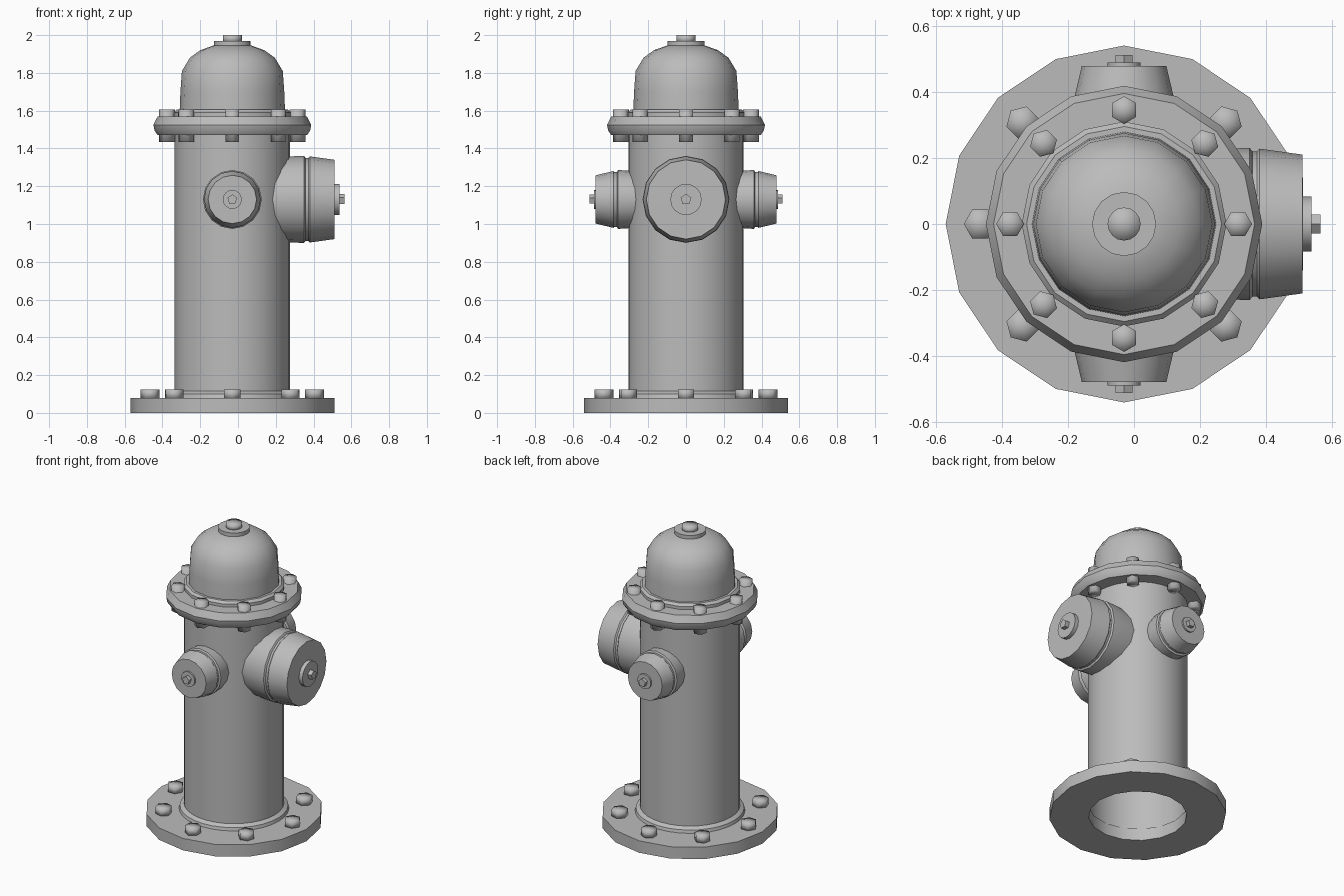
import bpy, bmesh
from math import pi, cos, sin, radians
from mathutils import Matrix, Vector

if "Cube" in bpy.data.objects:
    bpy.data.objects.remove(bpy.data.objects["Cube"], do_unlink=True)

GREY = (0.5, 0.5, 0.5, 1)
iron = bpy.data.materials.new("grey_iron")
iron.use_nodes = True
iron.diffuse_color = GREY
iron.node_tree.nodes["Principled BSDF"].inputs["Base Color"].default_value = GREY

AXIS_X = -0.03      # the barrel axis sits off centre because of the big outlet
OUTLET_Z = 1.13
UPRIGHT = Matrix.Translation((AXIS_X, 0, 0))


def lathe(name, profile, sides=16, place=UPRIGHT, sharp=40, turn=0):
    """Revolve (radius, height) points around local z."""
    bm = bmesh.new()
    verts = [bm.verts.new((r, 0, h)) for r, h in profile]
    edges = [bm.edges.new(pair) for pair in zip(verts, verts[1:])]
    bmesh.ops.spin(bm, geom=verts + edges, cent=(0, 0, 0), axis=(0, 0, 1),
                   angle=2 * pi, steps=sides)
    bmesh.ops.remove_doubles(bm, verts=bm.verts, dist=0.0002)
    bmesh.ops.recalc_face_normals(bm, faces=bm.faces)
    bmesh.ops.transform(bm, matrix=place @ Matrix.Rotation(turn, 4, "Z"), verts=bm.verts)
    mesh = bpy.data.meshes.new(name)
    bm.to_mesh(mesh)
    bm.free()
    mesh.polygons.foreach_set("use_smooth", [True] * len(mesh.polygons))
    mesh.set_sharp_from_angle(angle=radians(sharp))
    mesh.materials.append(iron)
    obj = bpy.data.objects.new(name, mesh)
    bpy.context.collection.objects.link(obj)
    return obj


def disc(radius, low, high):
    return [(0, low), (radius, low), (radius, high), (0, high)]


def bolt_ring(name, ring_radius, radius, low, high):
    for i in range(8):
        a = i * pi / 4
        spot = Matrix.Translation((AXIS_X + ring_radius * cos(a), ring_radius * sin(a), 0))
        lathe(f"{name}_{i + 1}", disc(radius, low, high), 6, spot, 100, a)


# Base plate with an open centre, and the weld collar above it
lathe("base_plate", [(0.3, 0), (0.54, 0), (0.54, 0.08), (0.3, 0.08), (0.3, 0)])
lathe("base_collar", [(0.335, 0.08), (0.33, 0.1), (0.305, 0.115)], 32)
bolt_ring("base_bolt", 0.435, 0.05, 0.075, 0.125)

# Hollow barrel
lathe("barrel", [(0.305, 0.0), (0.305, 1.5)], 32)

# Upper flange with bolts through it
lathe("flange", [(0.29, 1.47), (0.395, 1.47), (0.412, 1.495), (0.418, 1.525),
                 (0.395, 1.57), (0.27, 1.57)], sharp=35)
bolt_ring("flange_bolt", 0.345, 0.042, 1.435, 1.605)

# Bonnet
lathe("bonnet_collar", [(0.31, 1.565), (0.31, 1.59), (0.295, 1.605), (0.27, 1.605)])
lathe("bonnet", [(0.28, 1.57), (0.275, 1.7), (0.267, 1.81), (0.225, 1.88),
                 (0.17, 1.92), (0.1, 1.945), (0, 1.95)])
lathe("bonnet_washer", disc(0.097, 1.94, 1.97))
lathe("bonnet_nut", disc(0.05, 1.96, 2.0), 16, sharp=100)


def outlet(name, direction, neck, cap, washer, nut):
    """Side outlet: neck, cap, washer and five-sided nut along a direction."""
    turn = Vector(direction).to_track_quat("Z", "X").to_matrix().to_4x4()
    place = Matrix.Translation((AXIS_X, 0, OUTLET_Z)) @ turn
    lathe(name + "_neck", neck, 16, place)
    lathe(name + "_cap", cap, 16, place)
    lathe(name + "_washer", disc(*washer), 16, place)
    lathe(name + "_nut", disc(*nut), 5, place)


# Large outlet on the left side
outlet("large_outlet", (1, 0, 0),
       [(0.215, 0.18), (0.228, 0.3), (0.23, 0.38), (0.22, 0.388), (0, 0.388)],
       [(0.22, 0.386), (0.22, 0.402), (0.228, 0.41), (0.21, 0.54), (0, 0.542)],
       (0.083, 0.535, 0.567), (0.03, 0.56, 0.595))

# Two small outlets, front and back
for side, y in (("front", -1), ("back", 1)):
    outlet(f"{side}_outlet", (0, y, 0),
           [(0.14, 0.2), (0.152, 0.3), (0.156, 0.36), (0.145, 0.366), (0, 0.366)],
           [(0.145, 0.364), (0.145, 0.378), (0.15, 0.385), (0.128, 0.478), (0, 0.478)],
           (0.05, 0.47, 0.488), (0.027, 0.48, 0.512))
